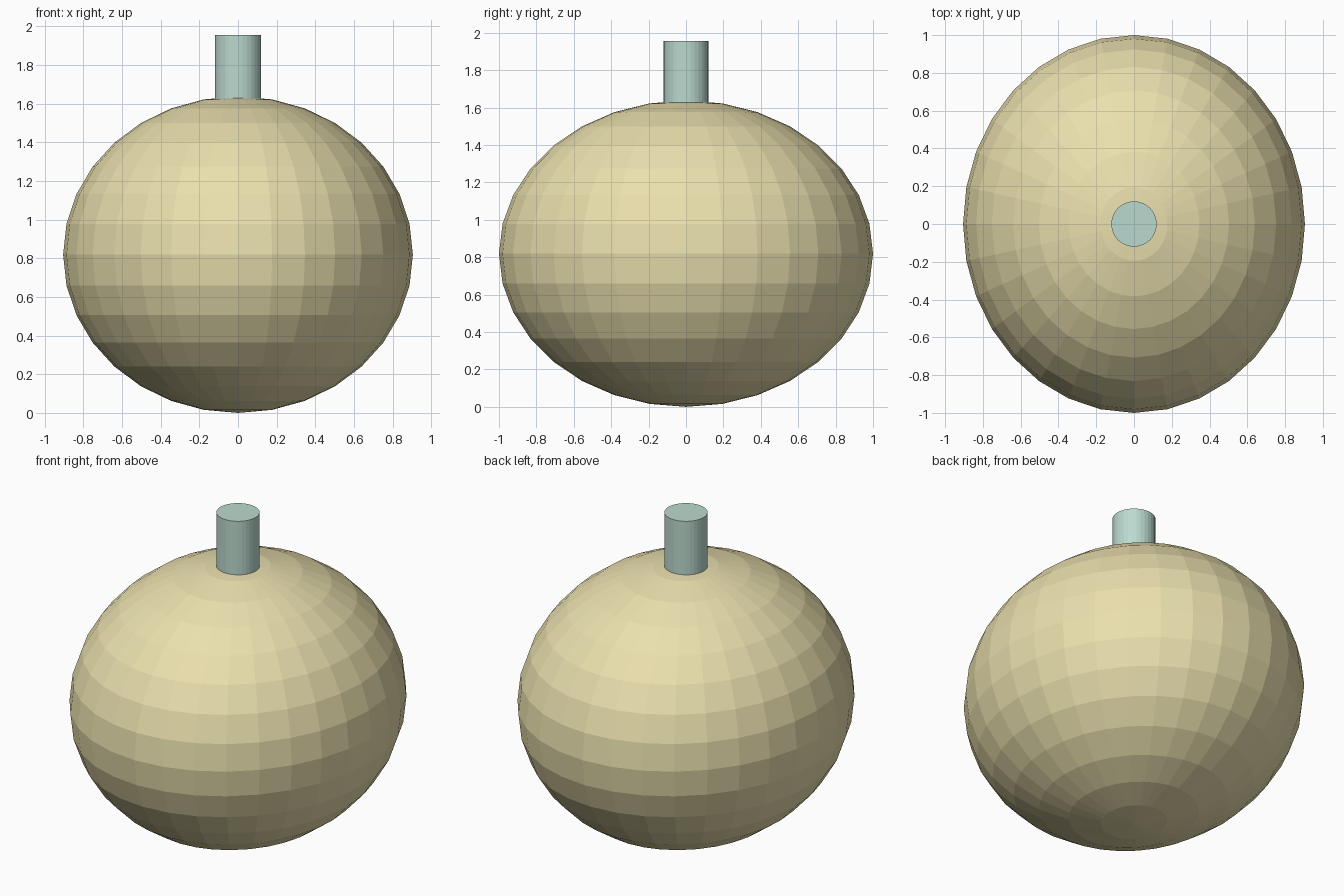
import bpy

if "Cube" in bpy.data.objects:
    bpy.data.objects.remove(bpy.data.objects["Cube"])


def colour(obj, name, rgb):
    mat = bpy.data.materials.new(name)
    mat.diffuse_color = (*rgb, 1)
    mat.use_nodes = True
    mat.node_tree.nodes["Principled BSDF"].inputs["Base Color"].default_value = mat.diffuse_color
    obj.data.materials.append(mat)


# Squashed faceted body
bpy.ops.mesh.primitive_uv_sphere_add(segments=32, ring_count=16, radius=1,
                                     location=(0, 0, 0.819))
body = bpy.context.object
body.name = "body"
body.scale = (0.905, 1.0, 0.819)
bpy.ops.object.transform_apply(location=False, rotation=False, scale=True)
colour(body, "pale_yellow", (0.82, 0.74, 0.42))

# Upright stem, sunk slightly into the top of the body
stem_top, stem_bottom = 1.956, 1.58
bpy.ops.mesh.primitive_cylinder_add(vertices=32, radius=0.12,
                                    depth=stem_top - stem_bottom,
                                    location=(0, 0, (stem_top + stem_bottom) / 2))
stem = bpy.context.object
stem.name = "stem"
colour(stem, "pale_green", (0.5, 0.7, 0.62))
